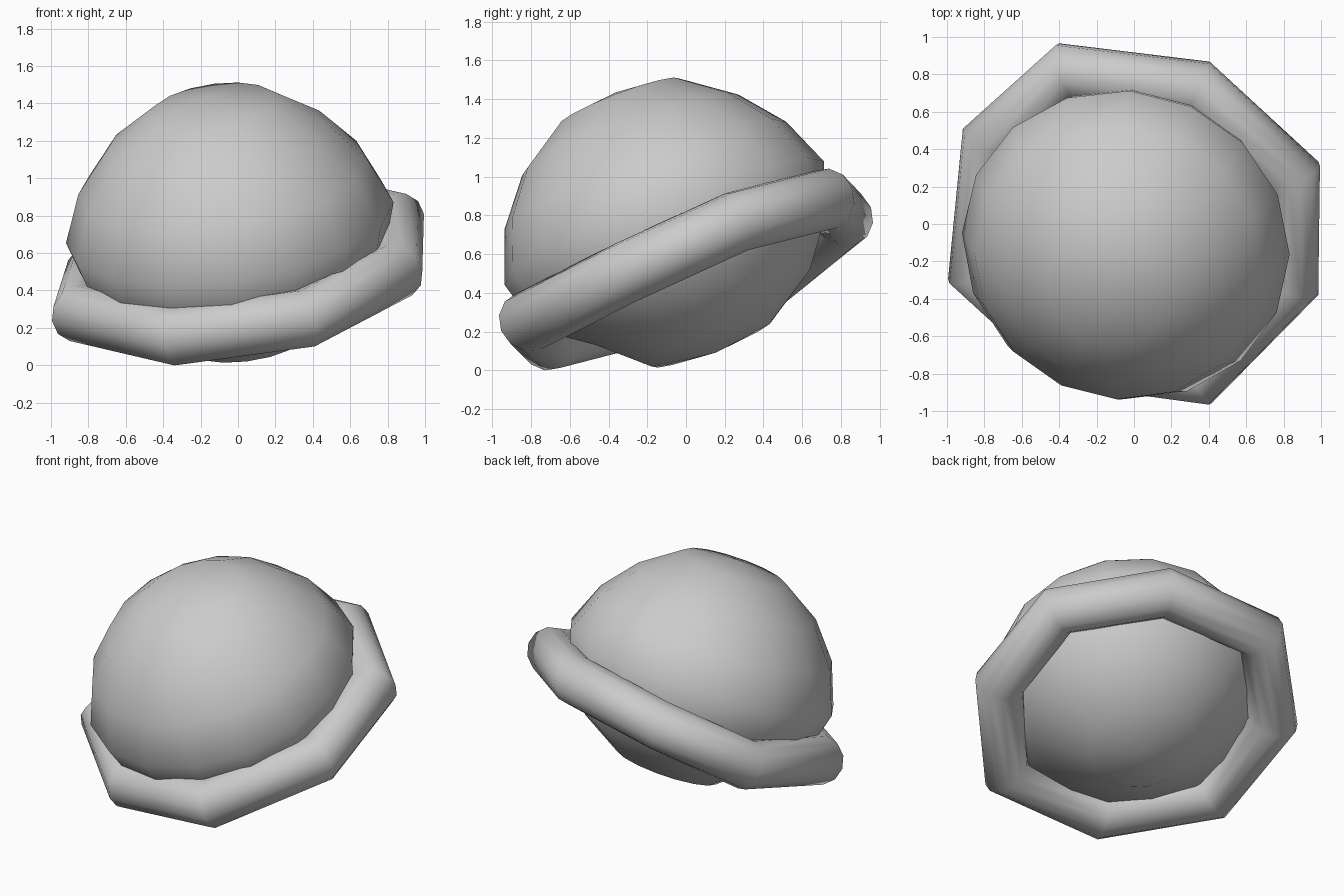
import bpy
import math
from mathutils import Matrix, Vector

if "Cube" in bpy.data.objects:
    bpy.data.objects.remove(bpy.data.objects["Cube"])

SPIN = math.radians(18.5)


def place(name, centre, lean_x, lean_y, scale=(1, 1, 1)):
    # Tilt the active object so its plane rises to the right and to the back
    n = Vector((-lean_x, -lean_y, 1.0)).normalized()
    u = Vector((1.0, 0.0, lean_x)).normalized()
    tilt = Matrix((u, n.cross(u), n)).transposed().to_4x4()
    spin = Matrix.Rotation(SPIN, 4, 'Z')
    ob = bpy.context.object
    ob.name = name
    ob.data.transform(tilt @ spin @ Matrix.Diagonal((*scale, 1)))
    ob.location = centre
    bpy.ops.object.shade_smooth()
    return ob


# Slightly uneven octagonal ring with a round section
MINOR = 12
bpy.ops.mesh.primitive_torus_add(major_segments=8, minor_segments=MINOR,
                                 major_radius=0.923, minor_radius=0.16)
ring = place("ring_brim", (0, 0, 0.523), 0.16, 0.40)
nudges = [(0, -.01, 0), (-.02, -.045, -.005), (-.02, 0, 0), (.07, .06, -.055),
          (0, .025, 0), (.03, .055, 0), (.02, 0, 0), (0, .07, 0)]
for vert in ring.data.vertices:
    vert.co += Vector(nudges[vert.index // MINOR])

# Flattened globe above the ring: each row has a mean scale and a front-left bulge
rows = {2: (.958, .015), 1: (.958, .015), 0: (1.005, .01),
        -1: (.985, .022), -2: (.94, -.04)}
bpy.ops.mesh.primitive_uv_sphere_add(segments=16, ring_count=8, radius=1)
for vert in bpy.context.object.data.vertices:
    x, y, z = vert.co
    row = round(math.degrees(math.asin(max(-1, min(1, z)))) / 22.5)
    mean, bulge = rows.get(row, (1, 0))
    front = math.cos(math.atan2(y, x) + SPIN - math.radians(240))
    vert.co *= mean + bulge * front
place("globe", (-0.04, -0.105, 0.763), 0.15, 0.385, (0.88, 0.88, 0.727))
